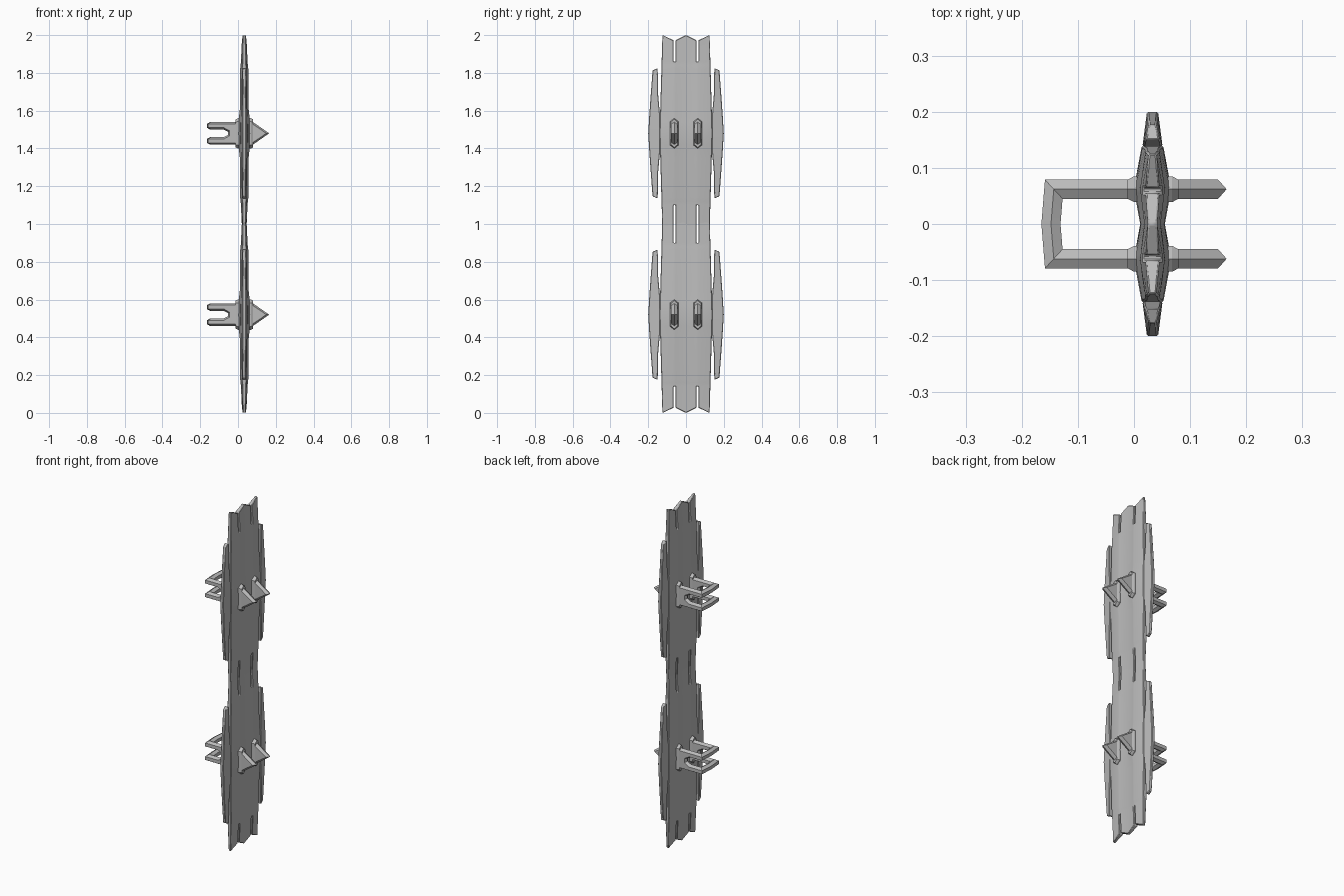
import bpy, bmesh, math
from mathutils import Vector

cube = bpy.data.objects.get("Cube")
if cube:
    bpy.data.objects.remove(cube, do_unlink=True)

grey = bpy.data.materials.new("plain_grey")
grey.use_nodes = True
grey.diffuse_color = (0.5, 0.5, 0.5, 1)
grey.node_tree.nodes["Principled BSDF"].inputs["Base Color"].default_value = (0.5, 0.5, 0.5, 1)

CX = 0.033          # middle of the boards across x
ARM = 0.062         # y of the spikes and handle arms


def finish(bm, name, bevel=0):
    bmesh.ops.recalc_face_normals(bm, faces=bm.faces)
    mesh = bpy.data.meshes.new(name)
    bm.to_mesh(mesh)
    bm.free()
    mesh.materials.append(grey)
    obj = bpy.data.objects.new(name, mesh)
    bpy.context.collection.objects.link(obj)
    if bevel:
        mod = obj.modifiers.new("Chamfer", "BEVEL")
        mod.width = bevel
        mod.segments = 1
        mod.limit_method = "ANGLE"
        mod.angle_limit = math.radians(40)
    bpy.ops.object.select_all(action="DESELECT")
    obj.select_set(True)
    bpy.context.view_layer.objects.active = obj
    bpy.ops.object.shade_smooth_by_angle(angle=math.radians(20))
    return obj


def loft(name, loops):
    """Skin a row of equal loops and cap both ends."""
    bm = bmesh.new()
    rings = [[bm.verts.new(p) for p in loop] for loop in loops]
    n = len(rings[0])
    for a, b in zip(rings, rings[1:]):
        for i in range(n):
            j = (i + 1) % n
            bm.faces.new((a[i], a[j], b[j], b[i]))
    bm.faces.new(rings[0])
    bm.faces.new(rings[-1])
    return finish(bm, name)


def board(name, grid, skip=lambda r, c: False):
    """Two-sided plate from rows of (y, z, half thickness)."""
    bm = bmesh.new()
    sides = [[[bm.verts.new((CX + s * t, y, z)) for y, z, t in row] for row in grid]
             for s in (1, -1)]
    pair = {}
    for front, back in zip(*sides):
        pair.update(zip(front, back))
    for side in sides:
        for r in range(len(grid) - 1):
            for c in range(len(grid[0]) - 1):
                if not skip(r, c):
                    bm.faces.new((side[r][c], side[r][c + 1],
                                  side[r + 1][c + 1], side[r + 1][c]))
    rim = [e for e in bm.edges if e.is_boundary and e.verts[0] in pair]
    for e in rim:
        a, b = e.verts
        bm.faces.new((a, b, pair[b], pair[a]))
    return finish(bm, name, 0.003)


def interp(table, v):
    for (a, p), (b, q) in zip(table, table[1:]):
        if v <= b:
            return p + (q - p) * (v - a) / (b - a)
    return table[-1][1]


ACROSS = [(0, 0.022), (0.055, 0.032), (0.065, 0.033), (0.14, 0.019)]
ALONG = [(0, 1), (0.06, 0.94), (0.13, 0.7), (0.34, 0.66), (0.36, 0.58), (0.38, 0.55), (0.52, 0.38)]
NOTCH = [(0, 0), (0.06, 0.03), (0.125, 0)]


def mirrored(values):
    return [-v for v in values] + [v for v in reversed(values) if v]


def main_board(zc):
    heights = mirrored([d for d, _ in reversed(ALONG)])
    columns = mirrored([0.14, 0.065, 0.055, 0])
    grid = []
    for d in heights:
        row = []
        for c in columns:
            y = math.copysign(0.14 - 0.029 * abs(d), c) if abs(c) == 0.14 else c
            z = d
            if abs(d) == 0.52:
                z = math.copysign(0.52 - interp(NOTCH, abs(y)), d)
            row.append((y, zc + z, interp(ACROSS, abs(c)) * interp(ALONG, abs(d))))
        grid.append(row)
    # saw slots at both ends
    return board("main_board", grid,
                 lambda r, c: r in (0, len(heights) - 2) and c in (1, 4))


def side_board(zc, side):
    rows = [(0.345, 0.150, 0.177, 0.013), (0.2, 0.147, 0.187, 0.015),
            (0.1, 0.138, 0.194, 0.017), (0, 0.138, 0.2, 0.018)]
    rows = [(-d, *r) for d, *r in rows] + [(d, *r) for d, *r in reversed(rows) if d]
    grid = []
    for d, inner, outer, t in rows:
        slant = math.copysign(0.012, d) if abs(d) > 0.3 else 0
        grid.append([(side * inner, zc + d, t), (side * outer, zc + d - slant, t * 0.55)])
    return board("side_board", grid)


def ridged_plate(name, zc, yc, full, inset):
    """Flat shape in xz whose rim rises to a ridge along its middle."""
    return loft(name, [[(x, yc + dy, zc + z) for x, z in prof]
                       for dy, prof in ((-0.017, inset), (0, full), (0.017, inset))])


def collar(zc, yc):
    loops = []
    for x, k in ((-0.012, 0.72), (0, 1), (0.068, 1), (0.08, 0.72)):
        z, tip, w = 0.055 + 0.007 * k, 0.06 + 0.02 * k, 0.023 * k
        loops.append([(x, yc + u, zc + v) for u, v in
                      ((0, tip), (w, z), (w, -z), (0, -tip), (-w, -z), (-w, z))])
    return loft("collar", loops)


def handle_bar(zc):
    """Hexagonal bar swept with mitred corners."""
    path = [Vector(p) for p in ((0, ARM), (-0.143, ARM), (-0.148, 0), (-0.143, -ARM), (0, -ARM))]
    loops = []
    for i, p in enumerate(path):
        d0 = (p - path[max(i - 1, 0)]).normalized()
        d1 = (path[min(i + 1, len(path) - 1)] - p).normalized()
        t = (d0 + d1).normalized()
        n = Vector((-t.y, t.x))
        n /= max(n.dot(Vector((-d1.y, d1.x))) if d1.length else 1, 0.3)
        loops.append([(p.x + n.x * u, p.y + n.y * u, zc + v) for u, v in
                      ((0, 0.02), (0.017, 0.01), (0.017, -0.01),
                       (0, -0.02), (-0.017, -0.01), (-0.017, 0.01))])
    return loft("handle_bar", loops)


def symmetric(half):
    return half + [(x, -z) for x, z in reversed(half)]


SPIKE = [(0.07, 0.066), (0.07, -0.066), (0.165, 0)]
SPIKE_SIDE = [(0.07, 0.054), (0.07, -0.054), (0.15, 0)]
ROOT = symmetric([(0, 0.06), (-0.075, 0.06), (-0.075, 0.02), (-0.052, 0.008)])
ROOT_SIDE = symmetric([(0, 0.05), (-0.075, 0.05), (-0.075, 0.03), (-0.045, 0.013)])

# two identical units stacked end to end
for zc in (0.52, 1.48):
    main_board(zc)
    for side in (-1, 1):
        side_board(zc, side)
        collar(zc, side * ARM)
        ridged_plate("spike", zc, side * ARM, SPIKE, SPIKE_SIDE)
        ridged_plate("handle_root", zc, side * ARM, ROOT, ROOT_SIDE)
        handle_bar(zc + side * 0.04)
